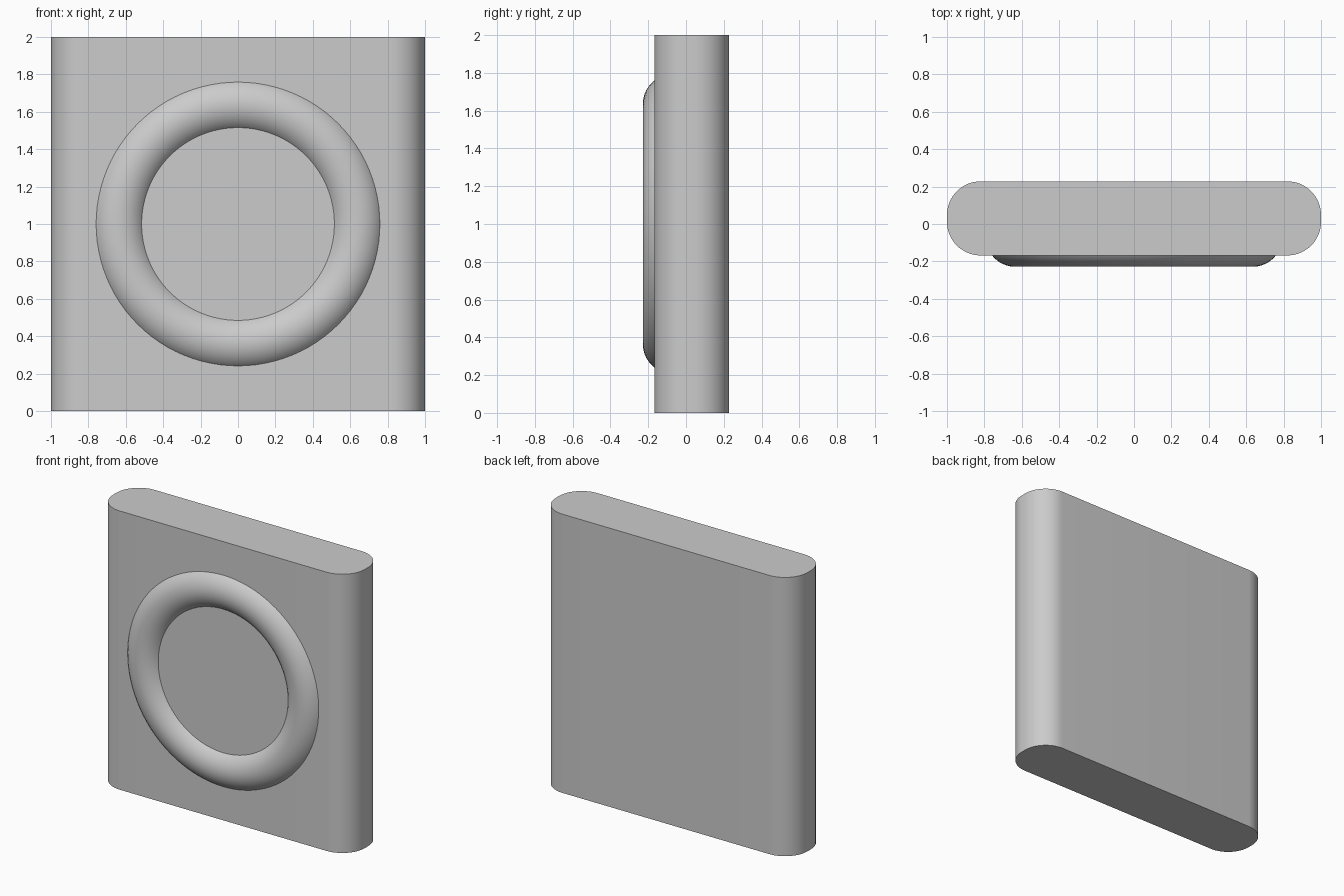
import bpy, bmesh
from math import pi, sin, cos

if "Cube" in bpy.data.objects:
    bpy.data.objects.remove(bpy.data.objects["Cube"])

FRONT, BACK = -0.168, 0.228   # slab faces in y
CORNER = 0.18                 # rounded vertical edge radius
STEPS = 16                    # segments per rounded corner


def smooth(obj):
    bpy.ops.object.select_all(action='DESELECT')
    obj.select_set(True)
    bpy.context.view_layer.objects.active = obj
    bpy.ops.object.shade_smooth_by_angle(angle=pi / 6)


# Slab: rounded-rectangle outline extruded upward
mid, half = (FRONT + BACK) / 2, (BACK - FRONT) / 2
bm = bmesh.new()
outline = []
for i, (sx, sy) in enumerate([(1, 1), (-1, 1), (-1, -1), (1, -1)]):
    for k in range(STEPS + 1):
        a = (i + k / STEPS) * pi / 2
        outline.append(bm.verts.new((sx * (1 - CORNER) + CORNER * cos(a),
                                     mid + sy * (half - CORNER) + CORNER * sin(a), 0)))
base = bm.faces.new(outline)
top = bmesh.ops.extrude_face_region(bm, geom=[base], use_keep_orig=True)
bmesh.ops.translate(bm, vec=(0, 0, 2),
                    verts=[v for v in top['geom'] if isinstance(v, bmesh.types.BMVert)])
bmesh.ops.recalc_face_normals(bm, faces=bm.faces)
mesh = bpy.data.meshes.new("slab")
bm.to_mesh(mesh)
bm.free()
slab = bpy.data.objects.new("slab", mesh)
bpy.context.collection.objects.link(slab)
smooth(slab)

# Raised ring: torus partly sunk into the front face
R_MINOR = 0.154
bpy.ops.mesh.primitive_torus_add(major_radius=0.637, minor_radius=R_MINOR,
                                 major_segments=96, minor_segments=40,
                                 location=(0, -0.228 + R_MINOR, 1),
                                 rotation=(pi / 2, 0, 0))
ring = bpy.context.object
ring.name = "front_ring"
smooth(ring)
